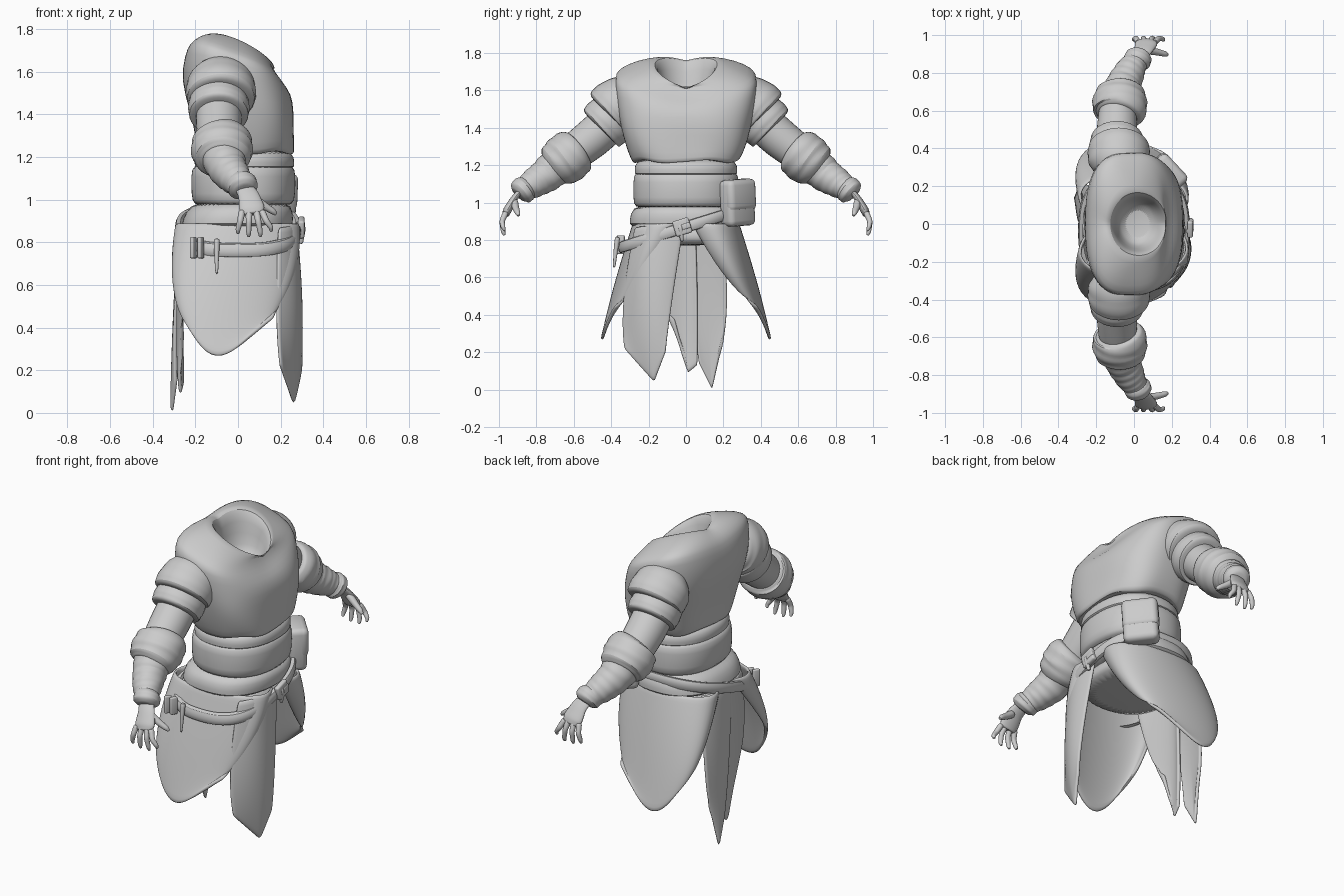
import bpy, bmesh, math
from mathutils import Vector

default_cube = bpy.data.objects.get("Cube")
if default_cube:
    bpy.data.objects.remove(default_cube, do_unlink=True)

# One plain clay colour for every part
clay = bpy.data.materials.new("plain_grey")
clay.use_nodes = True
grey = (0.6, 0.6, 0.6, 1)
clay.diffuse_color = grey
clay.node_tree.nodes["Principled BSDF"].inputs["Base Color"].default_value = grey


def finish(name, bm, mirror=False, thickness=0.0, subdivide=1, sharp=50):
    """Turn a bmesh into a named, smooth, optionally mirrored object."""
    bmesh.ops.recalc_face_normals(bm, faces=bm.faces[:])
    mesh = bpy.data.meshes.new(name)
    bm.to_mesh(mesh)
    bm.free()
    mesh.materials.append(clay)
    obj = bpy.data.objects.new(name, mesh)
    bpy.context.collection.objects.link(obj)
    if thickness:
        solid = obj.modifiers.new("thickness", "SOLIDIFY")
        solid.thickness = thickness
        solid.offset = 0
    if subdivide:
        obj.modifiers.new("smooth", "SUBSURF").levels = subdivide
        obj.modifiers["smooth"].render_levels = subdivide
    if mirror:
        obj.modifiers.new("mirror", "MIRROR").use_axis = (False, True, False)
    bpy.ops.object.select_all(action="DESELECT")
    bpy.context.view_layer.objects.active = obj
    obj.select_set(True)
    bpy.ops.object.shade_smooth_by_angle(angle=math.radians(sharp))
    return obj


def skin(bm, rings, caps=True):
    """Join rings of points with quads."""
    loops = [[bm.verts.new(p) for p in ring] for ring in rings]
    for low, high in zip(loops, loops[1:]):
        for i in range(len(low)):
            j = (i + 1) % len(low)
            bm.faces.new((low[i], low[j], high[j], high[i]))
    if caps:
        bm.faces.new(loops[0][::-1])
        bm.faces.new(loops[-1])


def loft(name, rings, slope=0.0, fold=0.0, hem=0.0, caps=True, square=1.0, cy=0.0, sides=48):
    """Stack ovals: centre x, z, radius x, radius y, forward tilt, side lift."""
    result = []
    for index, (cx, z, rx, ry, *extra) in enumerate(rings):
        tilt, lift = extra or (0, 0)
        power = square if ry > .25 else 1
        ring = []
        for i in range(sides):
            a = math.tau * i / sides
            c = math.copysign(abs(math.cos(a)) ** power, math.cos(a))
            s = math.copysign(abs(math.sin(a)) ** power, math.sin(a))
            swell = 1 + fold * math.sin(4 * a + 22 * z) * (0.6 + 0.4 * c)
            x, y = rx * c * swell, cy + ry * s * swell
            wave = hem * math.sin(5 * a) if index < 3 else 0
            ring.append((cx + x, y, z + tilt * x + lift * abs(s) + slope * y + wave))
        result.append(ring)
    bm = bmesh.new()
    skin(bm, result, caps)
    return finish(name, bm)


def tube(name, path, flat=1.0, wrinkle=0.0, sides=16, steps=3, mirror=True):
    """Sweep a round section along (x, y, z, radius) points."""
    fine = []
    for a, b in zip(path, path[1:]):
        for k in range(steps):
            fine.append([p + (q - p) * k / steps for p, q in zip(a, b)])
    fine.append(list(path[-1]))
    rings = []
    for i, (x, y, z, r) in enumerate(fine):
        before, after = fine[max(i - 1, 0)], fine[min(i + 1, len(fine) - 1)]
        along = (Vector(after[:3]) - Vector(before[:3])).normalized()
        wide = (Vector((1, 0, 0)) - along * along.x).normalized()
        deep = along.cross(wide)
        ring = []
        for k in range(sides):
            a = math.tau * k / sides
            size = r * (1 + wrinkle * math.sin(2.4 * i + 2 * math.sin(a)) + wrinkle * math.sin(5 * a + i) / 3)
            ring.append(Vector((x, y, z)) + size * (math.cos(a) * wide + flat * math.sin(a) * deep))
        rings.append(ring)
    bm = bmesh.new()
    skin(bm, rings)
    return finish(name, bm, mirror)


def lagrange(points, t):
    """Smooth curve through evenly spaced control points."""
    n = len(points) - 1
    total = Vector((0, 0, 0))
    for i, p in enumerate(points):
        weight = 1.0
        for j in range(n + 1):
            if j != i:
                weight *= (t * n - j) / (i - j)
        total += Vector(p) * weight
    return total


def straight(points, t):
    """Straight segments through the control points."""
    i = min(int(t * (len(points) - 1)), len(points) - 2)
    return Vector(points[i]).lerp(Vector(points[i + 1]), t * (len(points) - 1) - i)


def panel(name, top, middle, bottom, pointed=False, mirror=False, cells=16):
    """Cloth sheet spanning three rows of control points."""
    bm = bmesh.new()
    grid = []
    for i in range(cells + 1):
        u = i / cells
        end = straight(bottom, u) if pointed else lagrange(bottom, u)
        column = [lagrange(top, u), lagrange(middle, u), end]
        grid.append([bm.verts.new(lagrange(column, k / cells)) for k in range(cells + 1)])
    for left, right in zip(grid, grid[1:]):
        for k in range(cells):
            bm.faces.new((left[k], right[k], right[k + 1], left[k + 1]))
    return finish(name, bm, mirror, thickness=0.018)


def box(name, centre, size, turn, bevel):
    """Soft box turned about the vertical."""
    bm = bmesh.new()
    bmesh.ops.create_cube(bm, size=1)
    bmesh.ops.scale(bm, vec=size, verts=bm.verts[:])
    bmesh.ops.bevel(bm, geom=bm.edges[:], offset=bevel, segments=3, profile=0.5, affect="EDGES")
    obj = finish(name, bm, subdivide=0)
    obj.location = centre
    obj.rotation_euler = turn
    return obj


# Tunic with sloping shoulders and a hollow neck opening
loft("tunic", [
    (.035, 1.23, .2, .24), (.035, 1.215, .222, .275), (.035, 1.23, .228, .29),
    (.03, 1.31, .232, .325), (.02, 1.41, .243, .35),
    (-.01, 1.53, .26, .372, -.12, 0), (-.02, 1.61, .228, .385, -.3, .05),
    (-.025, 1.65, .205, .37, -.34, .04),
    (-.015, 1.685, .175, .29, -.38, .04), (.01, 1.69, .16, .2, -.46, .055),
    (.025, 1.685, .15, .165, -.48, .06), (.025, 1.655, .13, .145, -.45, .05),
    (.02, 1.57, .11, .12), (.02, 1.52, .07, .08)], fold=.012, hem=.008, square=.72)

# Waist wraps and hips
loft("upper_sash", [(.03, 1.14, .22, .262), (.03, 1.15, .235, .275),
                    (.03, 1.2, .235, .275), (.03, 1.24, .21, .255)], square=.9)
loft("broad_sash", [(.025, .97, .22, .265), (.025, .985, .24, .28), (.025, 1.07, .246, .283),
                    (.025, 1.15, .243, .28), (.025, 1.17, .22, .265)], square=.9)
loft("lower_sash", [(-.005, .865, .24, .28), (-.005, .88, .265, .305), (.005, .94, .25, .296),
                    (.02, 1, .225, .27)], fold=.008, square=.82)
loft("hips", [(-.01, .77, .24, .275), (-.01, .8, .252, .29), (-.005, .9, .248, .285)], square=.82)

# Skirt: mirrored side panels, one front panel, two ragged back panels
panel("side_skirt_panel",
      [(.245, .03, .89), (.17, .245, .89), (-.175, .255, .89), (-.25, .05, .89)],
      [(.22, .2, .62), (.14, .33, .6), (-.18, .36, .6), (-.285, .22, .66)],
      [(.165, .38, .445), (.02, .435, .325), (-.1, .45, .265), (-.2, .42, .345), (-.28, .34, .5)],
      mirror=True)
panel("front_skirt_panel",
      [(.19, -.27, .87), (.26, -.17, .88), (.255, -.01, .88)],
      [(.18, -.33, .5), (.28, -.21, .45), (.285, -.07, .5)],
      [(.2, -.33, .22), (.26, -.17, .04), (.295, -.11, .2)], pointed=True)
panel("outer_back_panel",
      [(-.225, .19, .88), (-.262, .1, .88), (-.262, -.04, .88)],
      [(-.275, .22, .5), (-.295, .12, .45), (-.29, .02, .5)],
      [(-.28, .19, .25), (-.31, .14, 0), (-.29, .07, .14)], pointed=True)
panel("inner_back_panel",
      [(-.255, .05, .88), (-.26, -.06, .88), (-.195, -.23, .88)],
      [(-.26, .06, .5), (-.28, -.03, .45), (-.25, -.17, .55)],
      [(-.26, .06, .13), (-.27, .01, .09), (-.26, -.06, .38)], pointed=True)

# Slanted belt that slips under the sash on one side
loft("belt", [(0, .84, .27, .3), (0, .835, .292, .322), (0, .87, .299, .33),
              (0, .905, .292, .322), (0, .9, .27, .3)],
     slope=.31, caps=False, square=.78, cy=-.035)
box("belt_buckle", (.297, -.02, .87), (.03, .09, .085), (.3, 0, 0), .01)
box("buckle_tongue", (.305, .0, .875), (.02, .05, .03), (.3, 0, 0), .006)

# Keepers, hanging straps and pouch
for number, x in enumerate((-.21, -.175)):
    box(f"belt_keeper_{number}", (x, -.33 + x * .1, .775), (.02, .04, .1), (0, 0, -.5), .006)
tube("hanging_strap", [(-.1, -.365, .82, .016), (-.1, -.375, .75, .013), (-.1, -.385, .65, .007)],
     sides=8, mirror=False)
tube("front_strap_end", [(.28, -.04, .9, .014), (.305, -.03, .87, .016), (.295, -.02, .79, .01)],
     sides=8, mirror=False)
box("pouch", (.185, .275, 1), (.1, .19, .25), (.06, 0, .75), .03)
box("pouch_flap", (.19, .28, 1.04), (.1, .195, .17), (.06, 0, .75), .03)

# Arms, layered from the shoulder to the wrist
tube("shoulder_cap", [(-.08, .27, 1.54, .13), (-.08, .32, 1.53, .165), (-.08, .38, 1.5, .17),
                      (-.08, .41, 1.475, .163), (-.08, .415, 1.47, .12)], flat=.96, wrinkle=.012)
tube("short_sleeve", [(-.09, .36, 1.48, .14), (-.09, .42, 1.43, .148), (-.09, .455, 1.4, .142),
                      (-.09, .46, 1.395, .1)], wrinkle=.018)
tube("upper_arm", [(-.09, .36, 1.47, .11), (-.09, .5, 1.345, .11), (-.085, .63, 1.245, .1)])
tube("elbow_cuff", [(-.08, .57, 1.29, .11), (-.075, .59, 1.275, .143), (-.075, .65, 1.23, .15),
                    (-.07, .7, 1.195, .13), (-.07, .72, 1.18, .095)], flat=.94, wrinkle=.035)
tube("forearm_sleeve", [(-.08, .66, 1.22, .11), (-.05, .75, 1.145, .094), (-.015, .82, 1.1, .08),
                        (.015, .87, 1.07, .062)], wrinkle=.05, steps=5)
tube("wrist_cuff", [(.01, .84, 1.09, .058), (.015, .86, 1.075, .075), (.025, .885, 1.055, .073),
                    (.03, .9, 1.04, .045)], wrinkle=.03)

# Hands: palm, four curled fingers and a thumb
tube("palm", [(.02, .88, 1.07, .04), (.05, .92, 1.02, .05), (.065, .955, .96, .062),
              (.07, .967, .93, .05)], flat=.38)
for number, (root, tip, drop) in enumerate([(.02, 0, .84), (.052, .05, .825), (.085, .105, .825), (.11, .155, .85)]):
    middle = (root + tip) / 2
    tube(f"finger_{number}", [(root, .962, .95, .018), (middle, .984, .9, .016),
                              (tip, .978, drop + .02, .013), (tip, .97, drop, .007)], sides=8)
tube("thumb", [(.07, .92, 1.01, .024), (.125, .91, .97, .02), (.165, .9, .945, .016),
               (.18, .895, .93, .008)], sides=8)
